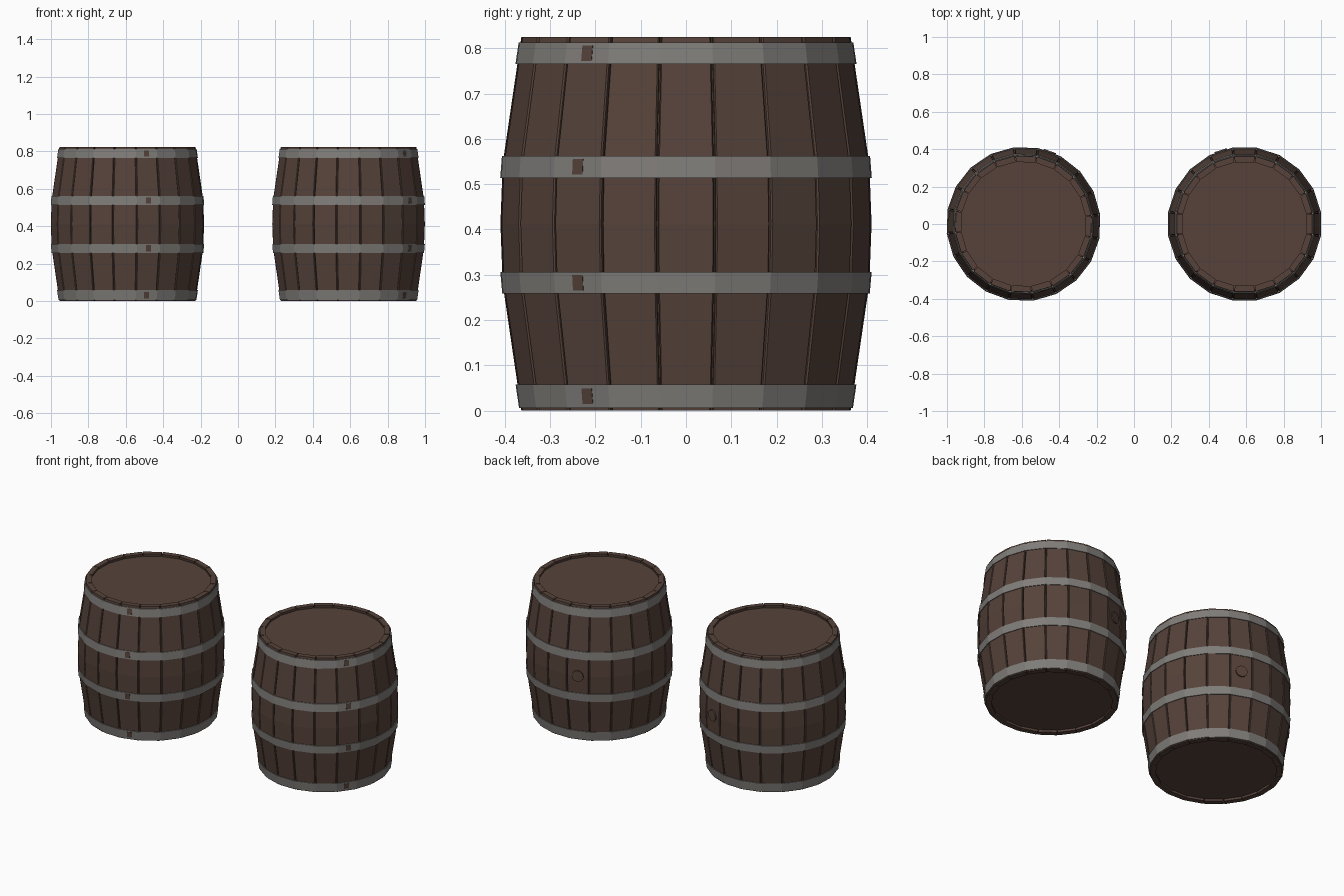
import bpy, math
from mathutils import Matrix, Vector

if "Cube" in bpy.data.objects:
    bpy.data.objects.remove(bpy.data.objects["Cube"])

N = 20                      # staves per barrel
STEP = 2 * math.pi / N
COS, TAN = math.cos(STEP / 2), math.tan(STEP / 2)
PROFILE = [(0.0, .362), (.28, .403), (.4125, .408), (.545, .403), (.825, .362)]


def material(name, col):
    m = bpy.data.materials.new(name)
    m.diffuse_color = (*col, 1)
    m.use_nodes = True
    m.node_tree.nodes["Principled BSDF"].inputs["Base Color"].default_value = m.diffuse_color
    return m


WOOD = material("dark_brown_wood", (.092, .055, .042))
IRON = material("grey_iron", (.215, .205, .192))


def radius(z):
    """Distance from the axis to the flat of a stave at height z."""
    for (z0, r0), (z1, r1) in zip(PROFILE, PROFILE[1:]):
        if z <= z1:
            return r0 + (r1 - r0) * (z - z0) / (z1 - z0)
    return PROFILE[-1][1]


def make(name, verts, faces, mat, matrix):
    me = bpy.data.meshes.new(name)
    me.from_pydata(verts, [], faces)
    me.materials.append(mat)
    me.update()
    ob = bpy.data.objects.new(name, me)
    ob.matrix_world = matrix
    bpy.context.collection.objects.link(ob)
    return ob


def revolve(profile, closed):
    """Spin (z, flat radius) points into an N-sided shell; cap the ends if open."""
    verts, faces, n = [], [], len(profile)
    for z, r in profile:
        for k in range(N):
            a = (k - .5) * STEP
            verts.append((r / COS * math.cos(a), r / COS * math.sin(a), z))
    for i in range(n if closed else n - 1):
        j = (i + 1) % n
        for k in range(N):
            l = (k + 1) % N
            faces.append((i * N + k, i * N + l, j * N + l, j * N + k))
    if not closed:
        faces.append(tuple(reversed(range(N))))
        faces.append(tuple(range((n - 1) * N, n * N)))
    return verts, faces


def staves():
    """Curved boards with chamfered long edges and narrow gaps."""
    verts, faces = [], []
    for k in range(N):
        rot = Matrix.Rotation(k * STEP, 3, 'Z')
        base = len(verts)
        for z, r in PROFILE:
            ri, rc = r - .032, r - .004
            wi, wc, wo = ri * TAN - .002, rc * TAN - .002, r * TAN - .005
            for x, y in ((ri, -wi), (rc, -wc), (r, -wo), (r, wo), (rc, wc), (ri, wi)):
                verts.append(rot @ Vector((x, y, z)))
        for i in range(len(PROFILE) - 1):
            for j in range(6):
                a, b = base + i * 6 + j, base + i * 6 + (j + 1) % 6
                faces.append((a, b, b + 6, a + 6))
        faces.append(tuple(base + j for j in reversed(range(6))))
        top = base + 6 * (len(PROFILE) - 1)
        faces.append(tuple(top + j for j in range(6)))
    return verts, faces


def barrel(side, x, turn):
    M = Matrix.Translation((x, 0, 0)) @ Matrix.Rotation(math.radians(turn), 4, 'Z')
    make(side + "_staves", *staves(), WOOD, M)

    # inner shell whose ends are the recessed barrel heads
    inner = [(z, radius(z) - .012) for z in (.015, .28, .4125, .545, .81)]
    make(side + "_heads_and_core", *revolve(inner, False), WOOD, M)

    # four iron hoops, each with a small joint plate
    for i, (z0, z1) in enumerate(((.006, .058), (.258, .306), (.514, .562), (.765, .813))):
        a, b = radius(z0), radius(z1)
        ring = [(z0, a - .006), (z0, a + .004), (z1, b + .004), (z1, b - .006)]
        make(f"{side}_hoop_{i + 1}", *revolve(ring, True), IRON, M)
        zc, h = (z0 + z1) / 2, .017
        v = []
        for off in (.0, .005):
            for y, dz in ((-.014, -h), (.014, -h), (.014, h), (-.014, h)):
                t = (dz + (z1 - z0) / 2) / (z1 - z0)
                v.append((a + (b - a) * t + off, y, zc + dz))
        f = [(3, 2, 1, 0), (4, 5, 6, 7)] + [(j, (j + 1) % 4, (j + 1) % 4 + 4, j + 4) for j in range(4)]
        make(f"{side}_joint_plate_{i + 1}", v, f, WOOD,
             M @ Matrix.Rotation(math.radians(-36), 4, 'Z'))

    # bung plug on one stave at mid height
    v = [(r, .034 * math.cos(t * math.pi / 6), .4125 + .034 * math.sin(t * math.pi / 6))
         for r in (.39, .415) for t in range(12)]
    f = [tuple(reversed(range(12))), tuple(range(12, 24))]
    f += [(t, (t + 1) % 12, (t + 1) % 12 + 12, t + 12) for t in range(12)]
    make(side + "_bung", v, f, WOOD, M @ Matrix.Rotation(math.radians(108), 4, 'Z'))


barrel("right", .591, 0)
barrel("left", -.591, -38)
